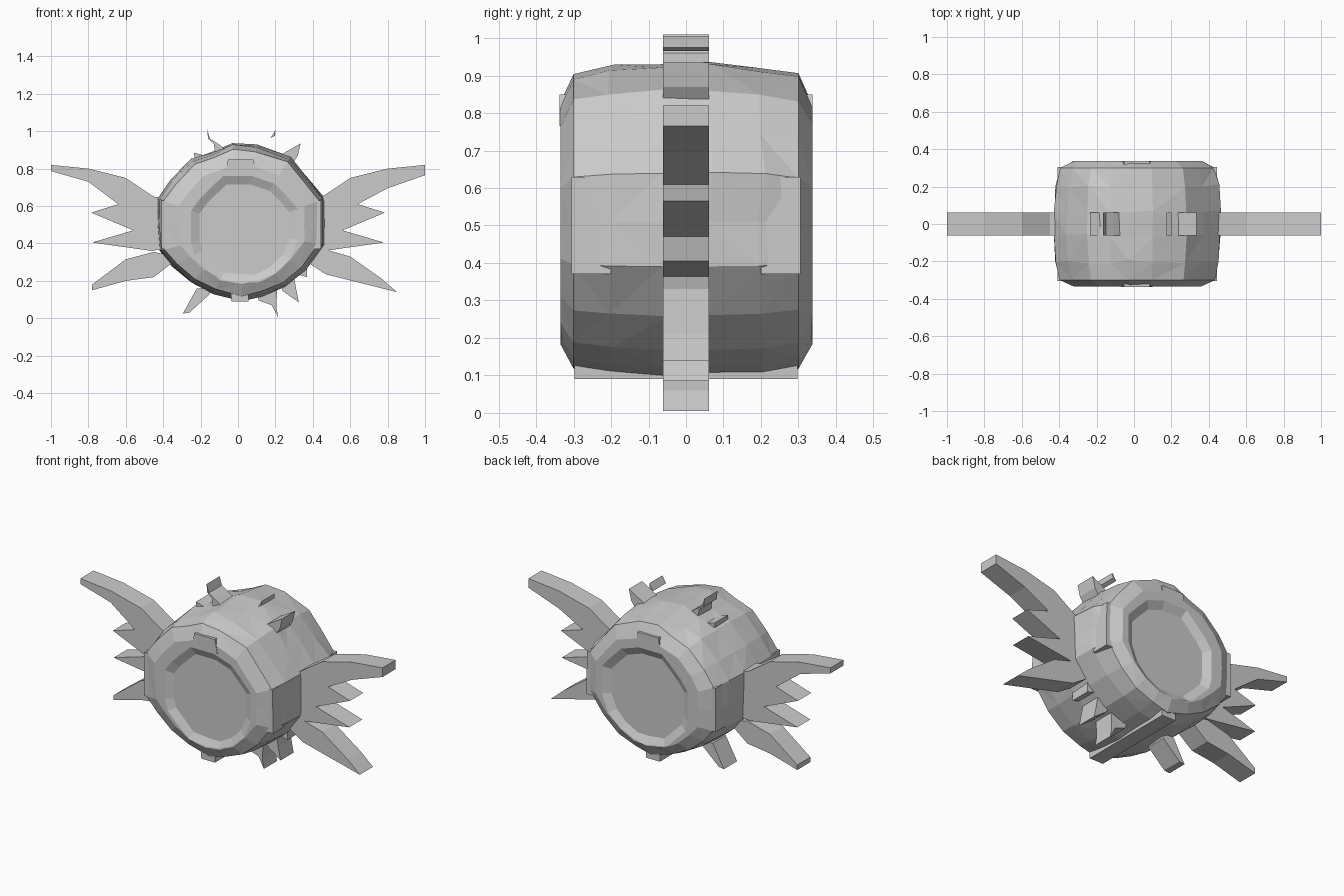
import bpy
import bmesh
import math
import random
from mathutils import Vector

random.seed(4)
cube = bpy.data.objects.get("Cube")
if cube:
    bpy.data.objects.remove(cube, do_unlink=True)

grey = bpy.data.materials.new("plain grey")
grey.use_nodes = True
shade = (0.6, 0.6, 0.6, 1)
grey.diffuse_color = shade
grey.node_tree.nodes["Principled BSDF"].inputs["Base Color"].default_value = shade


def finish(name, bm):
    """Turn a bmesh into a flat shaded grey object."""
    bmesh.ops.recalc_face_normals(bm, faces=bm.faces)
    mesh = bpy.data.meshes.new(name)
    bm.to_mesh(mesh)
    bm.free()
    mesh.materials.append(grey)
    obj = bpy.data.objects.new(name, mesh)
    bpy.context.collection.objects.link(obj)
    return obj


def plate(name, outline, y0=-0.062, y1=0.062):
    """Extrude an x-z outline along y."""
    bm = bmesh.new()
    front = [bm.verts.new((x, y0, z)) for x, z in outline]
    back = [bm.verts.new((x, y1, z)) for x, z in outline]
    count = len(outline)
    for i in range(count):
        j = (i + 1) % count
        bm.faces.new((front[i], front[j], back[j], back[i]))
    caps = [bm.faces.new(front), bm.faces.new(back)]
    bm.normal_update()
    bmesh.ops.triangulate(bm, faces=caps, ngon_method='EAR_CLIP')
    return finish(name, bm)


def block(name, low, high, taper=0.8):
    """Box whose top edge is scaled in x by the taper."""
    bm = bmesh.new()
    bmesh.ops.create_cube(bm, size=1)
    low, high = Vector(low), Vector(high)
    for v in bm.verts:
        if v.co.z > 0:
            v.co.x *= taper
        v.co = (low + high) / 2 + v.co * (high - low)
    return finish(name, bm)


# Faceted drum body, lofted along y, with a shallow dished octagon at each end
OUTLINE = [(0.46, 0.39), (0.46, 0.51), (0.46, 0.64), (0.37, 0.75),
           (0.28, 0.86), (0.1, 0.925), (-0.03, 0.935), (-0.13, 0.89),
           (-0.25, 0.85), (-0.36, 0.74), (-0.43, 0.64), (-0.43, 0.5),
           (-0.42, 0.36), (-0.35, 0.28), (-0.25, 0.19), (-0.13, 0.13),
           (0.02, 0.095), (0.13, 0.12), (0.25, 0.17), (0.36, 0.26)]
CX, CZ = 0.035, 0.475


def octagon_point(x, z, radius):
    angle = math.atan2(z - CZ, x - CX)
    step = math.pi / 4
    local = (angle + step / 2) % step - step / 2
    r = radius / math.cos(local)
    return CX + r * math.cos(angle), CZ + r * math.sin(angle)


def body_ring(bm, y, scale):
    ring = []
    for x, z in OUTLINE:
        shake = 0.012 * random.uniform(-1, 1)
        k = scale + shake
        ring.append(bm.verts.new((CX + (x - CX) * k,
                                  y + (shake if abs(y) < 0.3 else 0),
                                  CZ + (z - CZ) * k)))
    return ring


def disc_ring(bm, y, radius):
    return [bm.verts.new((px, y, pz)) for px, pz in
            (octagon_point(x, z, radius) for x, z in OUTLINE)]


bm = bmesh.new()
rings = [disc_ring(bm, -0.313, 0.24), disc_ring(bm, -0.335, 0.285)]
for y, scale in ((-0.335, 0.76), (-0.3, 0.93), (-0.2, 0.98), (-0.06, 1),
                 (0.06, 1), (0.2, 0.98), (0.3, 0.93), (0.338, 0.76)):
    rings.append(body_ring(bm, y, scale))
rings += [disc_ring(bm, 0.338, 0.285), disc_ring(bm, 0.313, 0.24)]
sides = []
for a, b in zip(rings, rings[1:]):
    for i in range(len(a)):
        j = (i + 1) % len(a)
        sides.append(bm.faces.new((a[i], a[j], b[j], b[i])))
bm.faces.new(rings[0])
bm.faces.new(rings[-1])
bm.normal_update()
bmesh.ops.triangulate(bm, faces=sides)
finish("drum_body", bm)


# Mirrored upper wings with three feather tips
def wing(name, flip, tip, under):
    outline = [(0.35, 0.64), (0.45, 0.65), (0.6, 0.75), (0.8, 0.8), (1, 0.82),
               (1, tip), (0.8, under), (0.64, 0.61), (0.785, 0.565),
               (0.56, 0.47), (0.78, 0.405), (0.46, 0.36), (0.35, 0.38)]
    plate(name, [(x * flip, z) for x, z in outline])


wing("left_wing", 1, 0.765, 0.695)
wing("right_wing", -1, 0.787, 0.73)

# Lower feathers
plate("left_lower_feather",
      [(0.3, 0.32), (0.46, 0.37), (0.6, 0.33), (0.77, 0.21), (0.85, 0.14),
       (0.65, 0.19), (0.47, 0.235), (0.37, 0.3)])
plate("right_lower_feather",
      [(-0.3, 0.32), (-0.45, 0.355), (-0.6, 0.315), (-0.78, 0.18),
       (-0.78, 0.15), (-0.6, 0.2), (-0.45, 0.22), (-0.36, 0.29)])

# Spikes and claws around the drum
SPIKES = {
    "left_horn": [(0.2, 0.85), (0.24, 0.88), (0.335, 0.935), (0.32, 0.87),
                  (0.28, 0.81)],
    "left_horn_shard": [(0.175, 0.965), (0.2, 1.005), (0.197, 0.975)],
    "right_horn": [(-0.06, 0.9), (-0.11, 0.935), (-0.15, 0.96),
                   (-0.165, 1.01), (-0.16, 0.96), (-0.13, 0.935),
                   (-0.12, 0.87)],
    "right_brow_spike": [(-0.14, 0.86), (-0.235, 0.885), (-0.23, 0.82)],
    "right_claw": [(-0.15, 0.16), (-0.15, 0.13), (-0.26, 0.03),
                   (-0.295, 0.025), (-0.22, 0.16)],
    "left_claw": [(0.1, 0.14), (0.11, 0.095), (0.18, 0.07), (0.215, 0.005),
                  (0.205, 0.06), (0.21, 0.17)],
    "left_outer_claw": [(0.22, 0.19), (0.24, 0.145), (0.325, 0.085),
                        (0.31, 0.16), (0.3, 0.22)],
    "left_spur": [(0.3, 0.24), (0.37, 0.22), (0.37, 0.29)],
}
for name, outline in SPIKES.items():
    plate(name, outline)

# Blocks on the rim at both ends, and a keel underneath
for end, s in (("front", -1), ("back", 1)):
    ys = sorted((s * 0.22, s * 0.338))
    block(end + "_top_block", (-0.07, ys[0], 0.765), (0.1, ys[1], 0.85))
    for side, x0, x1 in (("left", 0.35, 0.445), ("right", -0.41, -0.32)):
        yy = sorted((s * 0.2, s * 0.305))
        block(end + "_" + side + "_block",
              (x0, yy[0], 0.37), (x1, yy[1], 0.63), 0.95)
block("bottom_keel", (-0.035, -0.297, 0.09), (0.055, 0.297, 0.18), 1.1)
